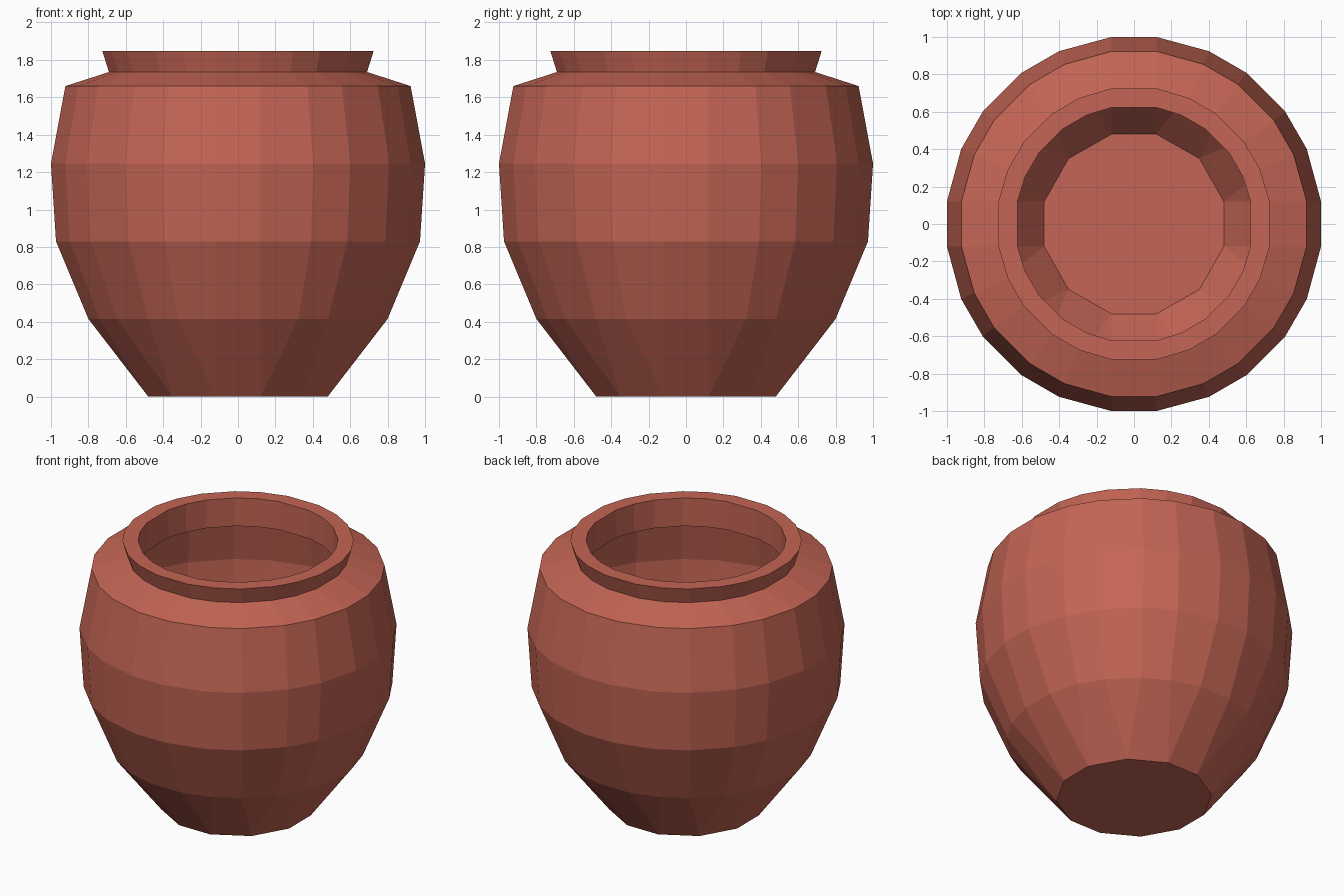
import bpy, bmesh, math

if "Cube" in bpy.data.objects:
    bpy.data.objects.remove(bpy.data.objects["Cube"])

HALF = 0.12  # half width of the flat facet facing each axis

clay = bpy.data.materials.new("terracotta")
clay.diffuse_color = (0.55, 0.13, 0.09, 1)
clay.use_nodes = True
clay.node_tree.nodes["Principled BSDF"].inputs["Base Color"].default_value = clay.diffuse_color


def ring(r, z, merged=False):
    """24 points; r is the extent along an axis. merged pairs them into 12."""
    R = math.hypot(HALF, r)
    a = math.degrees(math.atan2(HALF, r))
    if merged:
        quarter = [a, a, 45, 45, 90 - a, 90 - a]
    else:
        quarter = [a, 23.5, 36.6, 53.4, 66.5, 90 - a]
    angles = [math.radians(q * 90 + d) for q in range(4) for d in quarter]
    return [(R * math.cos(t), R * math.sin(t), z) for t in angles]


def lathe(name, rings, cap=False):
    bm = bmesh.new()
    loops = [[bm.verts.new(p) for p in pts] for pts in rings]
    for low, high in zip(loops, loops[1:]):
        for i in range(24):
            j = (i + 1) % 24
            bm.faces.new((low[i], low[j], high[j], high[i]))
    if cap:
        bm.faces.new(loops[0][::-1])
    bmesh.ops.remove_doubles(bm, verts=bm.verts, dist=0.0005)
    mesh = bpy.data.meshes.new(name)
    bm.to_mesh(mesh)
    bm.free()
    mesh.materials.append(clay)
    obj = bpy.data.objects.new(name, mesh)
    bpy.context.collection.objects.link(obj)
    return obj


# Thin-walled belly with a twelve-sided foot, closed underneath
lathe("pot_body", [
    ring(0.48, 0.0, merged=True),
    ring(0.80, 0.415),
    ring(0.973, 0.83),
    ring(1.0, 1.245),
    ring(0.923, 1.66),
    ring(0.69, 1.735),
], cap=True)

# Flared collar, flat lip and inner neck wall
lathe("pot_rim", [
    ring(0.69, 1.735),
    ring(0.725, 1.847),
    ring(0.623, 1.847),
    ring(0.623, 1.65),
])
